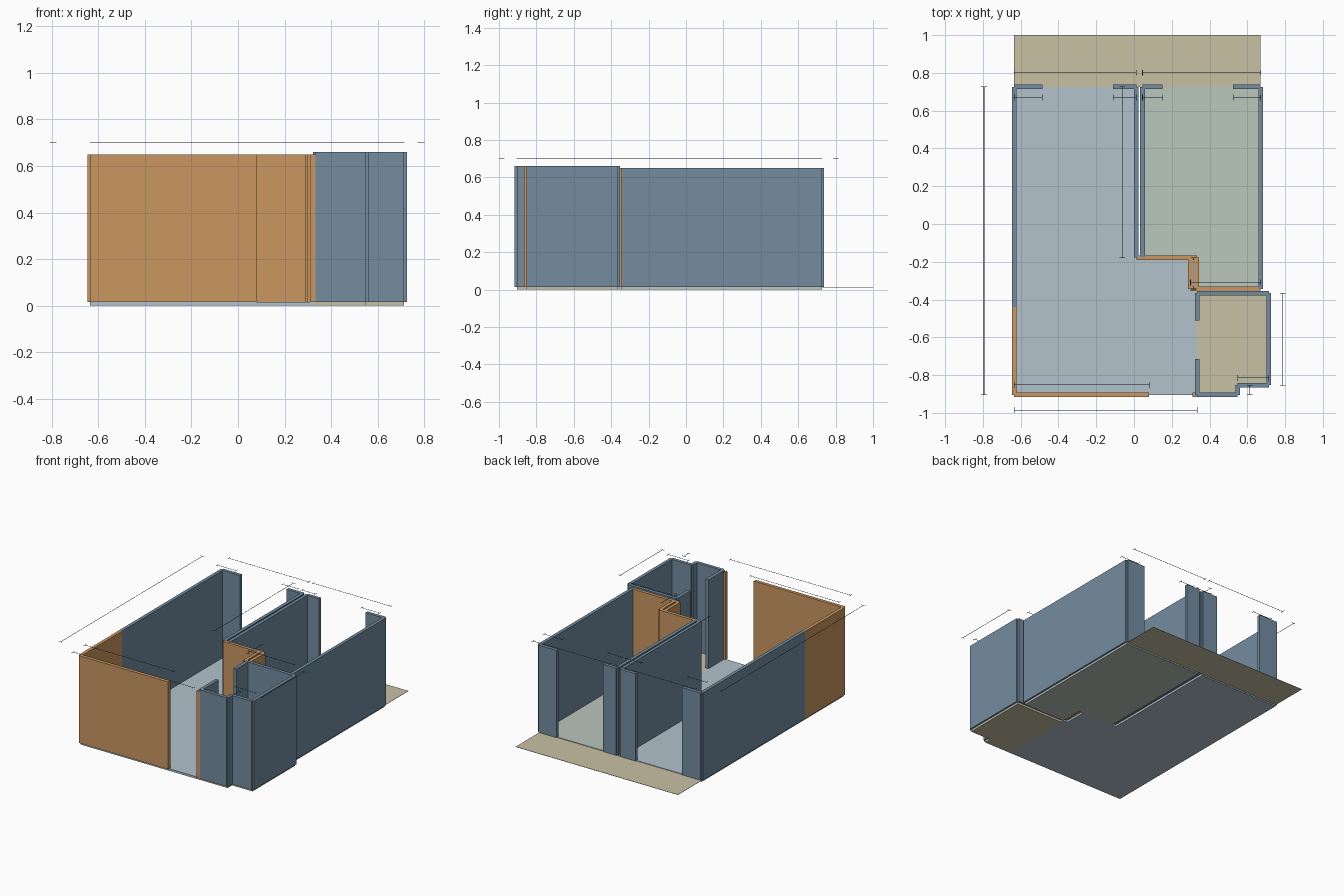
import bpy, bmesh

if "Cube" in bpy.data.objects:
    bpy.data.objects.remove(bpy.data.objects["Cube"])

T = 0.024          # wall thickness
Z0 = 0.015         # top of floor slabs
H, HB = 0.65, 0.66  # wall tops: main rooms, bathroom


def srgb(r, g, b):
    f = lambda c: c / 12.92 if c <= 0.04045 else ((c + 0.055) / 1.055) ** 2.4
    return tuple(f(c / 255) for c in (r, g, b)) + (1.0,)


def material(name, *rgb):
    m = bpy.data.materials.new(name)
    m.diffuse_color = srgb(*rgb)
    m.use_nodes = True
    m.node_tree.nodes["Principled BSDF"].inputs["Base Color"].default_value = m.diffuse_color
    return m


BLUE = material("slate_blue", 115, 140, 160)
ORANGE = material("warm_orange", 202, 151, 97)
LIVING = material("pale_blue", 178, 194, 204)
GREEN = material("pale_green", 186, 199, 188)
BEIGE = material("sand_beige", 201, 193, 165)
NAVY = material("navy_line", 25, 50, 100)
DARK = material("dark_line", 60, 55, 55)


def add_object(name, bm, *mats):
    bmesh.ops.recalc_face_normals(bm, faces=bm.faces[:])
    me = bpy.data.meshes.new(name)
    bm.to_mesh(me)
    bm.free()
    for m in mats:
        me.materials.append(m)
    ob = bpy.data.objects.new(name, me)
    bpy.context.collection.objects.link(ob)
    return ob


def add_box(bm, x0, x1, y0, y1, z0, z1):
    verts = bmesh.ops.create_cube(bm, size=1)["verts"]
    for v in verts:
        v.co = (x1 if v.co.x > 0 else x0, y1 if v.co.y > 0 else y0, z1 if v.co.z > 0 else z0)


def wall(name, a, b, mat=BLUE, top=H):
    """Straight wall along a centreline, ending square on its end points."""
    (xa, ya), (xb, yb) = a, b
    dx, dy = (T / 2, 0) if xa == xb else (0, T / 2)
    bm = bmesh.new()
    add_box(bm, min(xa, xb) - dx, max(xa, xb) + dx, min(ya, yb) - dy, max(ya, yb) + dy,
            Z0, top - (0.0006 if mat is ORANGE else 0))
    return add_object(name, bm, mat)


def floor(name, points, mat, z0=0.0, z1=Z0):
    bm = bmesh.new()
    f = bm.faces.new([bm.verts.new((x, y, z0)) for x, y in points])
    ext = bmesh.ops.extrude_face_region(bm, geom=[f])
    for v in ext["geom"]:
        if isinstance(v, bmesh.types.BMVert):
            v.co.z = z1
    return add_object(name, bm, mat)


# Main axes of the plan
L, R, BACK, FRONT = -0.635, 0.67, 0.726, -0.904
D1, D2, MID = 0.012, 0.045, -0.178         # double dividing wall
S1, S2, LOW = 0.299, 0.333, -0.344         # shaft
BX0, BX1, BY, SX, SY = 0.334, 0.714, -0.366, 0.549, -0.853  # bathroom

# Floors and balcony
floor("living_floor", [(L, BACK), (D1, BACK), (D1, MID), (S1, MID), (S1, LOW),
                       (BX0, LOW), (BX0, FRONT), (L, FRONT)], LIVING)
floor("bedroom_floor", [(D2, BACK), (R, BACK), (R, LOW), (S2, LOW), (S2, MID), (D2, MID)], GREEN)
floor("bathroom_floor", [(BX0, BY), (BX1, BY), (BX1, SY), (SX, SY), (SX, FRONT), (BX0, FRONT)], BEIGE)
floor("balcony_floor", [(L, BACK), (R, BACK), (R, 1.0), (L, 1.0)], BEIGE, 0.009, 0.011)

# Living room walls
wall("living_side_wall", (L, BACK), (L, -0.44))
wall("living_side_wall_front", (L, -0.44), (L, FRONT), ORANGE)
wall("living_front_wall", (L, FRONT), (0.08, FRONT), ORANGE)
wall("living_front_stub", (0.309, FRONT), (BX0, FRONT), ORANGE)
wall("living_back_wall_left", (L, BACK), (-0.485, BACK))
wall("living_back_wall_right", (-0.11, BACK), (D1, BACK))
wall("living_divider", (D1, BACK), (D1, MID))

# Bedroom walls
wall("bedroom_divider", (D2, BACK), (D2, MID))
wall("bedroom_back_wall_left", (D2, BACK), (0.152, BACK))
wall("bedroom_back_wall_right", (0.525, BACK), (R, BACK))
wall("bedroom_side_wall", (R, BACK), (R, LOW))

# Shaft and partition walls
wall("partition_wall", (D1, MID), (S2, MID), ORANGE)
wall("shaft_wall_left", (S1, MID), (S1, LOW), ORANGE)
wall("shaft_wall_right", (S2, MID), (S2, LOW), ORANGE)
wall("bedroom_front_wall", (S1, LOW), (R, LOW), ORANGE)

# Bathroom walls
wall("bathroom_back_wall", (BX0, BY), (BX1, BY), top=HB)
wall("bathroom_side_wall", (BX1, BY), (BX1, SY), top=HB)
step = wall("bathroom_step_wall", (SX, SY), (BX1, SY), top=HB)
wall("bathroom_step_return", (SX, SY), (SX, FRONT), top=HB)
wall("bathroom_front_wall", (BX0, FRONT), (SX, FRONT), top=HB)
wall("bathroom_door_wall_back", (BX0, BY), (BX0, -0.51), top=HB)
wall("bathroom_door_wall_front", (BX0, -0.716), (BX0, FRONT), top=HB)

# Orange end face on the stepped wall
step.data.materials.append(ORANGE)
for p in step.data.polygons:
    p.material_index = 1 if p.normal.x > 0.9 else 0


def measure_lines(name, spans, mat, w=0.0015, tick=0.015):
    """Thin measuring lines with end ticks; each span is (axis, offset, start, end)."""
    bm = bmesh.new()
    z0, z1 = 0.702, 0.703
    for axis, c, a, b in spans:
        bars = [(a, b, c - w, c + w)] + [(e - w, e + w, c - tick, c + tick) for e in (a, b)]
        for u0, u1, v0, v1 in bars:
            if axis == "x":
                add_box(bm, u0, u1, v0, v1, z0, z1)
            else:
                add_box(bm, v0, v1, u0, u1, z0, z1)
    add_object(name, bm, mat)


# Measuring lines above the walls
measure_lines("inner_measure_lines", [
    ("x", 0.67, L, -0.485), ("x", 0.67, -0.11, D1), ("x", 0.67, D2, 0.152), ("x", 0.67, 0.525, R),
    ("y", -0.063, MID, BACK), ("x", -0.852, L, 0.08), ("x", -0.815, SX, BX1),
    ("x", -0.31, S1, R), ("y", 0.317, LOW, MID), ("y", 0.613, FRONT, SY)], NAVY)
measure_lines("outer_measure_lines", [
    ("x", 0.80, L, D1), ("x", 0.80, D2, R), ("y", -0.794, FRONT, BACK),
    ("y", 0.787, SY, BY), ("x", -0.985, L, BX0)], DARK)
